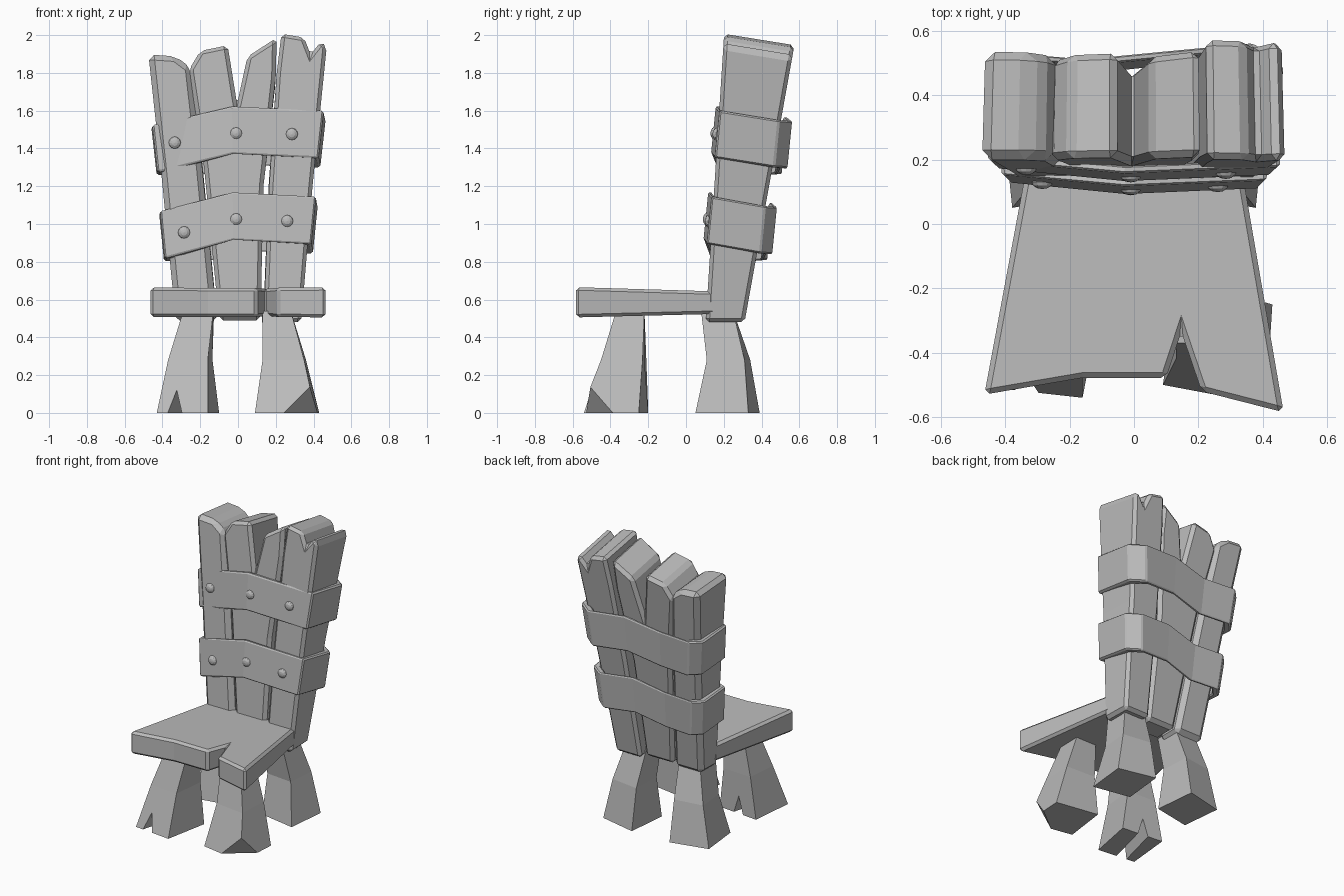
import bpy, bmesh, math
from mathutils import Vector

cube = bpy.data.objects.get("Cube")
if cube:
    bpy.data.objects.remove(cube)

stone = bpy.data.materials.new("stone_grey")
stone.use_nodes = True
stone.diffuse_color = (0.5, 0.5, 0.5, 1)
stone.node_tree.nodes["Principled BSDF"].inputs["Base Color"].default_value = (0.5, 0.5, 0.5, 1)


def finish(name, bm, bevel=0.0):
    bmesh.ops.recalc_face_normals(bm, faces=bm.faces[:])
    mesh = bpy.data.meshes.new(name)
    bm.to_mesh(mesh)
    bm.free()
    mesh.materials.append(stone)
    obj = bpy.data.objects.new(name, mesh)
    bpy.context.collection.objects.link(obj)
    if bevel:
        mod = obj.modifiers.new("chipped_edges", "BEVEL")
        mod.width = bevel
        mod.segments = 1
        mod.limit_method = "ANGLE"
        mod.angle_limit = math.radians(25)
    return obj


def loft(rings, closed=False):
    """Skin equal-length rings; cap the ends unless the loft closes on itself."""
    bm = bmesh.new()
    vs = [[bm.verts.new(p) for p in ring] for ring in rings]
    n = len(vs[0])
    pairs = list(zip(vs, vs[1:])) + ([(vs[-1], vs[0])] if closed else [])
    for a, b in pairs:
        for i in range(n):
            j = (i + 1) % n
            bm.faces.new((a[i], a[j], b[j], b[i]))
    if not closed:
        bm.faces.new(vs[0])
        bm.faces.new(vs[-1])
    return bm


# Backrest planks: front outlines given depth, leaning and thickening upward
def plank(name, outline, inset, drop, bevel):
    front, back = [], []
    for x, z in outline:
        front.append((x, 0.115 + 0.064 * (z - 0.65) + inset * 0.3, z))
        zb = z - drop if z > 1.6 else z
        back.append((x * 0.98, 0.31 + 0.18 * (zb - 0.48) - inset, zb))
    finish(name, loft([front, back]), bevel)


plank("right_plank", [(-0.33, 0.48), (-0.11, 0.48), (-0.19, 1.3), (-0.25, 1.83),
                      (-0.33, 1.89), (-0.475, 1.9), (-0.41, 1.3)], 0.02, 0.03, 0.03)
plank("middle_plank", [(-0.10, 0.49), (0.12, 0.49), (0.135, 1.2), (0.2, 1.78),
                       (0.205, 1.99), (0.05, 1.89), (-0.005, 1.64), (-0.055, 1.95),
                       (-0.2, 1.92), (-0.26, 1.82), (-0.18, 1.3)], 0.03, 0.06, 0.022)
plank("left_plank", [(0.135, 0.48), (0.335, 0.48), (0.395, 1.2), (0.47, 1.94),
                     (0.44, 1.97), (0.385, 1.9), (0.35, 1.99), (0.23, 2.01),
                     (0.205, 1.8), (0.165, 1.2)], 0.0, 0.06, 0.02)

# Wrapped bands: a leaning strap swept around the planks
PATH = [(-0.44, 0.185, 1.40), (-0.03, 0.145, 1.497), (0.44, 0.165, 1.475),
        (0.45, 0.48, 1.425), (0.36, 0.55, 1.42), (0.1, 0.525, 1.44),
        (-0.15, 0.5, 1.39), (-0.38, 0.52, 1.39), (-0.445, 0.45, 1.385)]


def band(name, sx, y0, sy, dz):
    rings = []
    for x, y, z in PATH:
        ring = []
        for side, up in ((1, -1), (1, 1), (0, 1), (0, -1)):
            k = 1 if side else 0.88
            h = up * 0.125
            yy = 0.34 + (y - 0.34) * k
            ring.append((x * sx * k * (1 + 0.25 * h),
                         y0 + (yy - 0.145) * sy + 0.1 * h, z + dz + h))
        rings.append(ring)
    finish(name, loft(rings, closed=True), 0.018)


band("upper_band", 1.0, 0.145, 1.0, 0.0)
band("lower_band", 0.91, 0.105, 0.9, -0.455)


# Rivets: flattened domes on the front of each band
def rivet(name, x, y, z):
    bm = bmesh.new()
    bmesh.ops.create_uvsphere(bm, u_segments=12, v_segments=6, radius=0.033)
    for v in bm.verts:
        c = v.co.copy()
        v.co = Vector((x + c.x, y + c.z * 0.65, z + c.y))
    finish(name, bm)


for label, y, spots in (("upper", 0.15, [(-0.335, 1.43), (-0.01, 1.48), (0.285, 1.475)]),
                        ("lower", 0.11, [(-0.285, 0.955), (-0.01, 1.025), (0.26, 1.015)])):
    for i, (x, z) in enumerate(spots):
        rivet(f"{label}_rivet_{i + 1}", x, y + abs(x) * (0.07 if x < 0 else 0.04), z)

# Seat: flared slab with a split in its front edge
seat = [(-0.465, -0.53), (-0.16, -0.478), (0.1, -0.478), (0.147, -0.335),
        (0.21, -0.52), (0.465, -0.585), (0.335, 0.17), (-0.335, 0.17)]
finish("seat", loft([[(x, y, 0.52 + 0.025 * y) for x, y in seat],
                     [(x, y, 0.648 - 0.03 * y) for x, y in seat]]), 0.016)


# Legs: tapering blocks lofted through foot, knee and top
def leg(foot, knee, top, knee_z=0.28, top_z=0.54):
    return loft([[(x, y, z) for x, y in ring]
                 for ring, z in ((foot, 0), (knee, knee_z), (top, top_z))])


def box(x0, x1, y0, y1):
    return [(x0, y0), (x1, y0), (x1, y1), (x0, y1)]


# Front leg with a chipped outer corner
bm = leg([(0.09, -0.5), (0.41, -0.56), (0.43, -0.25), (0.13, -0.2)],
         [(0.13, -0.42), (0.35, -0.45), (0.36, -0.23), (0.14, -0.22)], box(0.13, 0.28, -0.37, -0.22))
a, b, c = Vector((0.24, -0.53, 0)), Vector((0.43, -0.38, 0)), Vector((0.385, -0.505, 0.14))
normal = (b - a).cross(c - a)
if normal.y > 0:
    normal.negate()
cut = bmesh.ops.bisect_plane(bm, geom=bm.verts[:] + bm.edges[:] + bm.faces[:],
                             plane_co=a, plane_no=normal, clear_outer=True)
bmesh.ops.holes_fill(bm, edges=[e for e in bm.edges if e.is_boundary])
finish("front_left_leg", bm)

# Front leg with a cleft foot
cleft = finish("front_right_leg", leg(
    [(-0.43, -0.51), (-0.16, -0.54), (-0.10, -0.23), (-0.4, -0.2)],
    [(-0.37, -0.43), (-0.16, -0.45), (-0.135, -0.22), (-0.35, -0.21)], box(-0.29, -0.13, -0.37, -0.22)))
cutter = finish("cleft_cutter", loft([
    [(x - 0.045, y, -0.02), (x + 0.045, y, -0.02), (x, y, 0.12)]
    for x, y in ((-0.36, -0.62), (-0.23, -0.12))]))
cutter.hide_render = True
cutter.hide_viewport = True
mod = cleft.modifiers.new("cleft", "BOOLEAN")
mod.operation = "DIFFERENCE"
mod.object = cutter
mod.solver = "EXACT"

# Rear legs, mirrored
for name, s in (("rear_left_leg", 1), ("rear_right_leg", -1)):
    rings = [[(0.12, 0.1), (0.39, 0.05), (0.42, 0.33), (0.15, 0.39)],
             [(0.14, 0.13), (0.34, 0.11), (0.36, 0.31), (0.15, 0.34)], box(0.13, 0.29, 0.08, 0.25)]
    finish(name, leg(*[[(s * x * 0.97, y) for x, y in r] for r in rings]))
